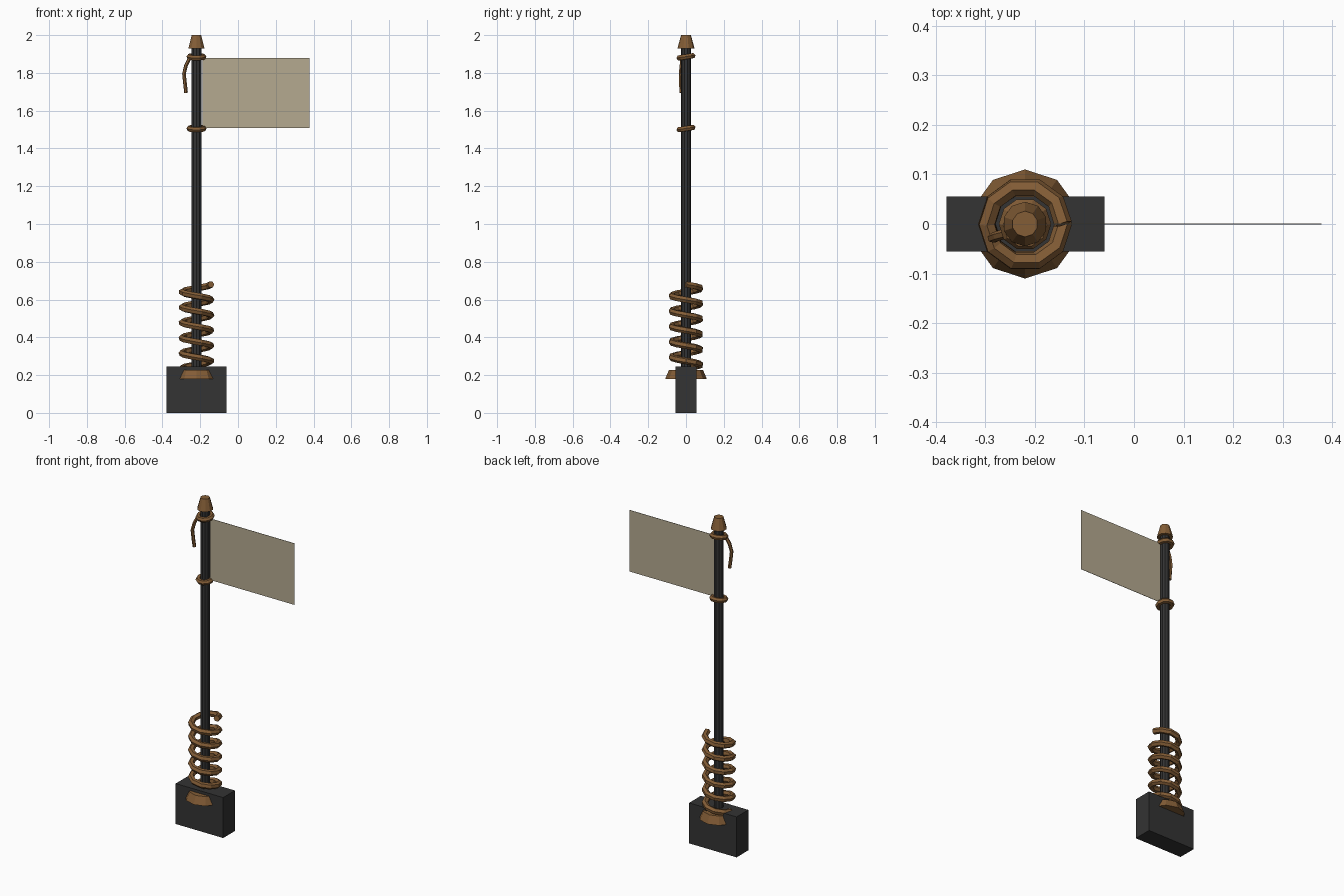
import bpy
from math import sin, cos, pi, radians
from mathutils import Vector

cube = bpy.data.objects.get("Cube")
if cube:
    bpy.data.objects.remove(cube, do_unlink=True)

PX = -0.22  # pole axis


def material(name, rgb):
    m = bpy.data.materials.new(name)
    m.use_nodes = True
    m.diffuse_color = (*rgb, 1)
    m.node_tree.nodes["Principled BSDF"].inputs["Base Color"].default_value = (*rgb, 1)
    return m


DARK = material("dark iron", (0.033, 0.033, 0.033))
BROWN = material("brown rope", (0.23, 0.11, 0.037))
CLOTH = material("tan cloth", (0.46, 0.40, 0.28))


def finish(name, mat):
    ob = bpy.context.object
    ob.name = ob.data.name = name
    ob.data.materials.append(mat)
    return ob


def box(name, mat, lo, hi):
    lo, hi = Vector(lo), Vector(hi)
    bpy.ops.mesh.primitive_cube_add(size=1, location=(lo + hi) / 2)
    bpy.context.object.scale = hi - lo
    bpy.ops.object.transform_apply(location=False)
    return finish(name, mat)


def cone(name, mat, sides, r1, r2, z1, z2):
    bpy.ops.mesh.primitive_cone_add(vertices=sides, radius1=r1, radius2=r2,
                                    depth=z2 - z1, location=(PX, 0, (z1 + z2) / 2))
    return finish(name, mat)


def rope(name, points, radius, closed=False):
    """Sweep a six-sided tube along the points, then turn it into a mesh."""
    cu = bpy.data.curves.new(name, 'CURVE')
    cu.dimensions = '3D'
    cu.bevel_depth = radius
    cu.bevel_resolution = 1
    cu.use_fill_caps = not closed
    sp = cu.splines.new('POLY')
    sp.points.add(len(points) - 1)
    for p, co in zip(sp.points, points):
        p.co = (*co, 1)
    sp.use_cyclic_u = closed
    ob = bpy.data.objects.new(name, cu)
    bpy.context.collection.objects.link(ob)
    bpy.ops.object.select_all(action='DESELECT')
    ob.select_set(True)
    bpy.context.view_layer.objects.active = ob
    bpy.ops.object.convert(target='MESH')
    ob = finish(name, BROWN)
    ob.data.shade_flat()


# Base block, collar, pole and finial
box("base_block", DARK, (-0.378, -0.056, 0), (-0.06, 0.056, 0.245))
cone("base_collar", BROWN, 10, 0.11, 0.09, 0.18, 0.228)
cone("pole", DARK, 10, 0.027, 0.027, 0.2, 1.94)
cone("finial", BROWN, 10, 0.045, 0.026, 1.93, 2.0)

# Rope coil, climbing clockwise and ending on the left side
STEPS, TURNS, PITCH, R = 10, 5.5, 0.081, 0.077
coil = []
for i in range(int(STEPS * TURNS) + 1):
    a = 2 * pi * i / STEPS
    coil.append((PX + R * cos(a), R * sin(a), 0.68 - PITCH * i / STEPS))
rope("rope_coil", coil, 0.018)

# Slightly wavy rope rings that tie the flag
for name, z in (("upper_ring", 1.885), ("lower_ring", 1.505)):
    ring = [(PX + 0.038 * cos(a), 0.038 * sin(a), z + 0.006 * sin(a))
            for a in (2 * pi * k / 10 for k in range(10))]
    rope(name, ring, 0.015, closed=True)

# Loose rope end
rope("rope_tail", [(-0.252, -0.018, 1.885), (-0.275, -0.024, 1.84), (-0.286, -0.028, 1.795),
                   (-0.28, -0.027, 1.74), (-0.275, -0.024, 1.695)], 0.01)

# Flag cloth
box("flag", CLOTH, (-0.187, -0.001, 1.508), (0.378, 0.001, 1.88))
